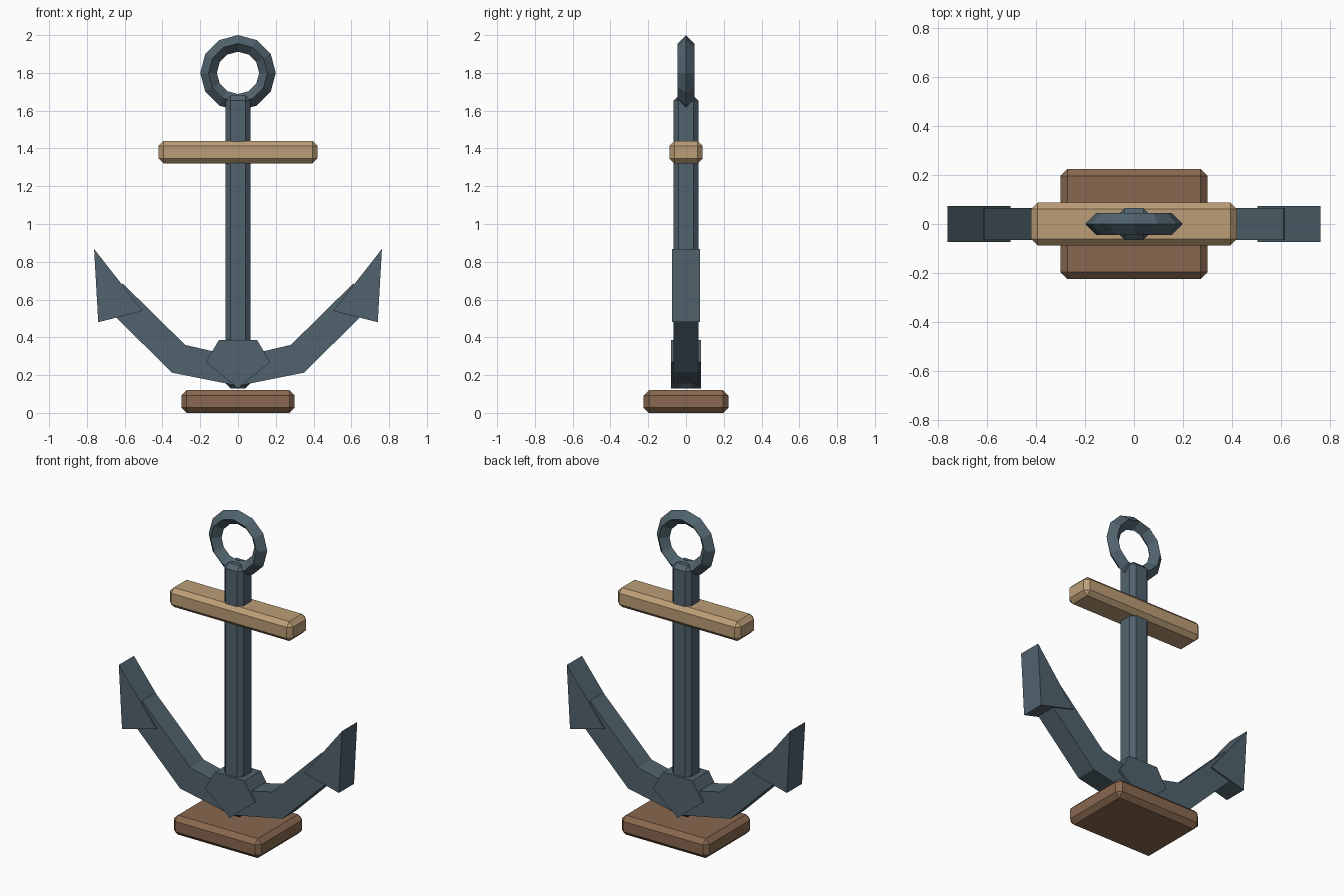
import bpy
import bmesh
import math

default = bpy.data.objects.get("Cube")
if default:
    bpy.data.objects.remove(default, do_unlink=True)


def material(name, rgb):
    mat = bpy.data.materials.new(name)
    mat.use_nodes = True
    mat.diffuse_color = (*rgb, 1)
    mat.node_tree.nodes["Principled BSDF"].inputs["Base Color"].default_value = (*rgb, 1)
    return mat


steel = material("blue grey steel", (0.083, 0.125, 0.155))
pale_wood = material("pale wood", (0.50, 0.34, 0.18))
brown_wood = material("brown wood", (0.25, 0.14, 0.08))


def add_object(name, bm, mat):
    bmesh.ops.recalc_face_normals(bm, faces=bm.faces)
    mesh = bpy.data.meshes.new(name)
    bm.to_mesh(mesh)
    bm.free()
    mesh.materials.append(mat)
    obj = bpy.data.objects.new(name, mesh)
    bpy.context.collection.objects.link(obj)
    return obj


def chamfered_box(name, half_x, half_y, bottom, top, bevel, mat):
    bm = bmesh.new()
    bmesh.ops.create_cube(bm, size=2)
    for v in bm.verts:
        z = top if v.co.z > 0 else bottom
        v.co = (v.co.x * half_x, v.co.y * half_y, z)
    bmesh.ops.bevel(bm, geom=bm.edges[:], offset=bevel, segments=1,
                    profile=0.5, affect='EDGES')
    return add_object(name, bm, mat)


def plate(name, outline, half_depth, mat, side=1):
    """Extrude an (x, z) outline through the depth of the model."""
    bm = bmesh.new()
    face = bm.faces.new([bm.verts.new((x * side, -half_depth, z)) for x, z in outline])
    extruded = bmesh.ops.extrude_face_region(bm, geom=[face])["geom"]
    for v in extruded:
        if isinstance(v, bmesh.types.BMVert):
            v.co.y = half_depth
    return add_object(name, bm, mat)


# Wooden parts and upright shank
chamfered_box("base", 0.30, 0.225, 0, 0.12, 0.028, brown_wood)
chamfered_box("stock", 0.42, 0.088, 1.32, 1.44, 0.026, pale_wood)
chamfered_box("shank", 0.065, 0.065, 0.13, 1.68, 0.026, steel)

# Faceted ring with a diamond cross-section
bpy.ops.mesh.primitive_torus_add(
    major_segments=12, minor_segments=4, major_radius=0.156, minor_radius=0.044,
    location=(0, 0, 1.8), rotation=(math.pi / 2, 0, 0))
ring = bpy.context.object
ring.name = "ring"
ring.data.materials.append(steel)

# Pointed crown where the arms meet
plate("crown", [(-0.10, 0.387), (0.10, 0.387), (0.17, 0.27), (0, 0.13), (-0.17, 0.27)],
      0.08, steel)

# Bent arms and triangular flukes
arm = [(0, 0.143), (0.35, 0.213), (0.72, 0.58), (0.61, 0.685), (0.28, 0.36), (0, 0.295)]
fluke = [(0.505, 0.54), (0.74, 0.48), (0.762, 0.868)]
for label, side in (("left", 1), ("right", -1)):
    plate(label + "_arm", arm, 0.065, steel, side)
    plate(label + "_fluke", fluke, 0.074, steel, side)
